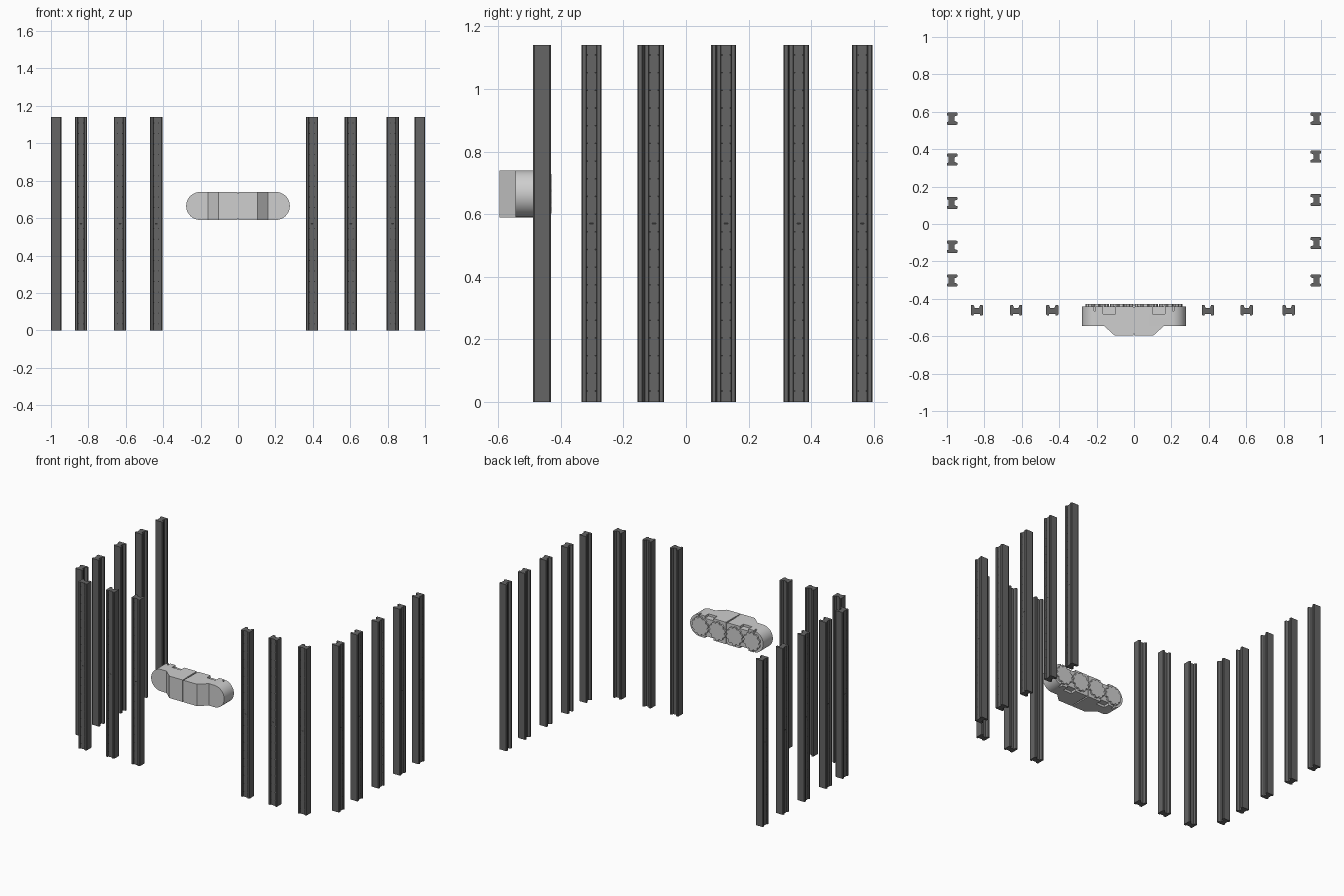
import bpy, bmesh, math
from mathutils import Matrix, Vector

cube = bpy.data.objects.get("Cube")
if cube:
    bpy.data.objects.remove(cube)


def material(name, value):
    m = bpy.data.materials.new(name)
    m.use_nodes = True
    col = (value, value, value, 1)
    m.diffuse_color = col
    m.node_tree.nodes["Principled BSDF"].inputs["Base Color"].default_value = col
    return m


POST = material("dark grey", 0.13)
HOLE = material("near black", 0.03)
SHELL = material("light grey", 0.62)


def add_object(name, mesh):
    ob = bpy.data.objects.new(name, mesh)
    bpy.context.collection.objects.link(ob)
    return ob


def finish(bm, name, *mats):
    bmesh.ops.recalc_face_normals(bm, faces=bm.faces)
    me = bpy.data.meshes.new(name)
    bm.to_mesh(me)
    bm.free()
    for m in mats:
        me.materials.append(m)
    return me


def prism(bm, points, direction):
    """Extrude a closed outline along a direction."""
    face = bm.faces.new([bm.verts.new(p) for p in points])
    out = bmesh.ops.extrude_face_region(bm, geom=[face], use_keep_orig=True)
    verts = [v for v in out["geom"] if isinstance(v, bmesh.types.BMVert)]
    bmesh.ops.translate(bm, verts=verts, vec=Vector(direction))


def box(bm, x0, x1, y0, y1, z0, z1):
    prism(bm, [(x0, y0, z0), (x1, y0, z0), (x1, y1, z0), (x0, y1, z0)], (0, 0, z1 - z0))


# Post: grooved rail, outer face towards -y, with two columns of holes
HEIGHT = 1.14
half = [(.016, -.021), (.018, -.028), (.029, -.028), (.0325, -.024),
        (.0325, .024), (.029, .028), (.018, .028), (.012, .012)]
outline = half + [(-x, y) for x, y in reversed(half)]
bm = bmesh.new()
prism(bm, [(x, y, 0) for x, y in outline], (0, 0, HEIGHT))
bmesh.ops.recalc_face_normals(bm, faces=bm.faces)
solid = set(bm.faces)
turn = Matrix.Rotation(math.pi / 2, 4, "X")
for row in range(20):
    for x in (-.013, .013):
        place = Matrix.Translation((x, -.0215, .035 + row * .0565)) @ turn
        bmesh.ops.create_circle(bm, cap_ends=True, segments=6, radius=.003, matrix=place)
slot = Matrix.Translation((0, -.0215, HEIGHT / 2)) @ turn @ Matrix.Diagonal((2, 1, 1, 1))
bmesh.ops.create_circle(bm, cap_ends=True, segments=8, radius=.004, matrix=slot)
for f in bm.faces:
    f.material_index = 0 if f in solid else 1
post_mesh = bpy.data.meshes.new("post")
bm.to_mesh(post_mesh)
bm.free()
post_mesh.materials.append(POST)
post_mesh.materials.append(HOLE)


def post_row(name, spots, angle):
    for i, (x, y) in enumerate(spots):
        ob = add_object(f"{name}_{i + 1}", post_mesh)
        ob.location = (x, y, 0)
        ob.rotation_euler.z = math.radians(angle)


post_row("front_post", [(x, -.46) for x in (-.84, -.63, -.437, .395, .603, .827)], 0)
post_row("left_post", [(.972, y) for y in (-.302, -.102, .128, .36, .563)], 90)
post_row("right_post", [(-.972, y) for y in (-.302, -.122, .113, .344, .563)], -90)

# Central module: two mirrored shell halves with a seam between
MID, RAD, END = .665, .075, .277
BACK, FACE, NOSE = -.44, -.545, -.595
arc = [math.radians(-90 + 180 * i / 24) for i in range(25)]


def shell_half(name, side):
    bm = bmesh.new()
    pts = [(.005, MID - RAD)]
    pts += [(END - RAD + RAD * math.cos(a), MID + RAD * math.sin(a)) for a in arc]
    pts += [(.005, MID + RAD)]
    prism(bm, [(side * x, FACE, z) for x, z in pts], (0, BACK - FACE, 0))
    shell = add_object(name, finish(bm, name, SHELL))

    # Recesses along the back edge, top and bottom
    bm = bmesh.new()
    for x0, x1, depth in ((.10, .165, .04), (.205, .215, .025)):
        a, b = sorted((side * x0, side * x1))
        for z in (MID - RAD, MID + RAD):
            box(bm, a, b, BACK - depth, BACK + .02, z - .015, z + .015)
    cutter = add_object("cutter", finish(bm, "cutter"))
    cutter.hide_render = True
    mod = shell.modifiers.new("recesses", "BOOLEAN")
    mod.operation = "DIFFERENCE"
    mod.solver = "EXACT"
    mod.object = cutter
    bpy.ops.object.select_all(action="DESELECT")
    bpy.context.view_layer.objects.active = shell
    shell.select_set(True)
    bpy.ops.object.modifier_apply(modifier=mod.name)
    bpy.data.objects.remove(cutter)
    bpy.ops.object.shade_smooth_by_angle(angle=math.radians(30))

    # Raised nose with a sloped outer cheek
    bm = bmesh.new()
    nose = [(.003, FACE), (.003, NOSE), (.105, NOSE), (.16, FACE)]
    prism(bm, [(side * x, y, MID - RAD) for x, y in nose], (0, 0, 2 * RAD))
    add_object(name + "_nose", finish(bm, name + "_nose", SHELL))


shell_half("left_shell", 1)
shell_half("right_shell", -1)

# Spine filling the seam
bm = bmesh.new()
box(bm, -.005, .005, NOSE + .006, BACK - .004, MID - RAD + .008, MID + RAD - .008)
add_object("seam_spine", finish(bm, "seam_spine", SHELL))

# Four toothed discs on the back
TEETH, STEPS = 10, 6
for i, x in enumerate((-.196, -.065, .065, .196)):
    bm = bmesh.new()
    rim = []
    for k in range(TEETH * STEPS):
        a = math.tau * k / (TEETH * STEPS)
        r = .054 if k % STEPS < 2 else .063
        rim.append((x + r * math.cos(a), BACK - .002, MID + r * math.sin(a)))
    prism(bm, rim, (0, .013, 0))
    add_object(f"back_disc_{i + 1}", finish(bm, f"back_disc_{i + 1}", SHELL))
